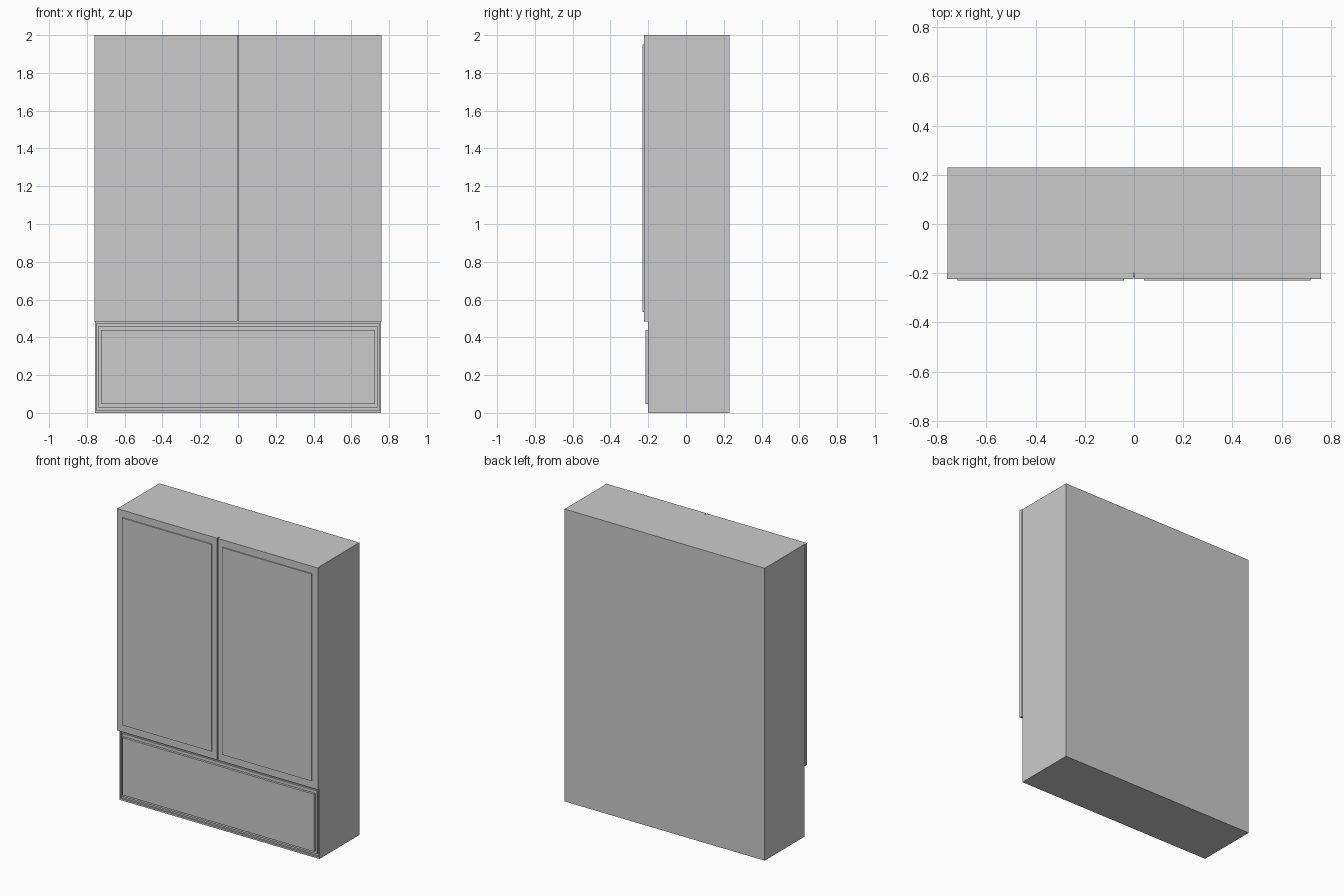
import bpy, bmesh

if "Cube" in bpy.data.objects:
    bpy.data.objects.remove(bpy.data.objects["Cube"])


def box(name, x, y, z):
    """Box from (min, max) ranges on each axis."""
    bm = bmesh.new()
    bmesh.ops.create_cube(bm, size=1)
    for v in bm.verts:
        for i, (lo, hi) in enumerate((x, y, z)):
            v.co[i] = lo if v.co[i] < 0 else hi
    return finish(name, bm)


def finish(name, bm):
    me = bpy.data.meshes.new(name)
    bm.to_mesh(me)
    bm.free()
    ob = bpy.data.objects.new(name, me)
    bpy.context.collection.objects.link(ob)
    return ob


def stepped_carcass(name, x, y, z, opening_x, opening_z, depth):
    """Carcass box with a shallow recess in its front for the drawer."""
    ob = box(name, x, y, z)
    cutter = box("drawer_recess_cutter", opening_x, (y[0] - 0.1, y[0] + depth), opening_z)
    cutter.hide_render = True
    cutter.hide_set(True)
    mod = ob.modifiers.new("recess", 'BOOLEAN')
    mod.object = cutter
    mod.operation = 'DIFFERENCE'
    mod.solver = 'EXACT'
    # bake the cut, then drop the cutter
    dg = bpy.context.evaluated_depsgraph_get()
    me = bpy.data.meshes.new_from_object(ob.evaluated_get(dg))
    ob.modifiers.clear()
    ob.data = me
    bpy.data.objects.remove(cutter)
    return ob


# cabinet body with drawer opening
stepped_carcass("carcass", (-0.757, 0.757), (-0.2, 0.23), (0, 2),
                (-0.749, 0.749), (0.012, 0.474), 0.012)

# drawer front and its raised panel
box("drawer_front", (-0.738, 0.738), (-0.2, -0.187), (0.028, 0.46))
box("drawer_panel", (-0.725, 0.725), (-0.215, -0.199), (0.047, 0.44))

# pair of doors with raised panels
for side, s in (("left", -1), ("right", 1)):
    box(side + "_door", sorted((s * 0.003, s * 0.76)), (-0.223, -0.2), (0.483, 2))
    box(side + "_door_panel", sorted((s * 0.04, s * 0.718)), (-0.23, -0.222), (0.533, 1.95))
